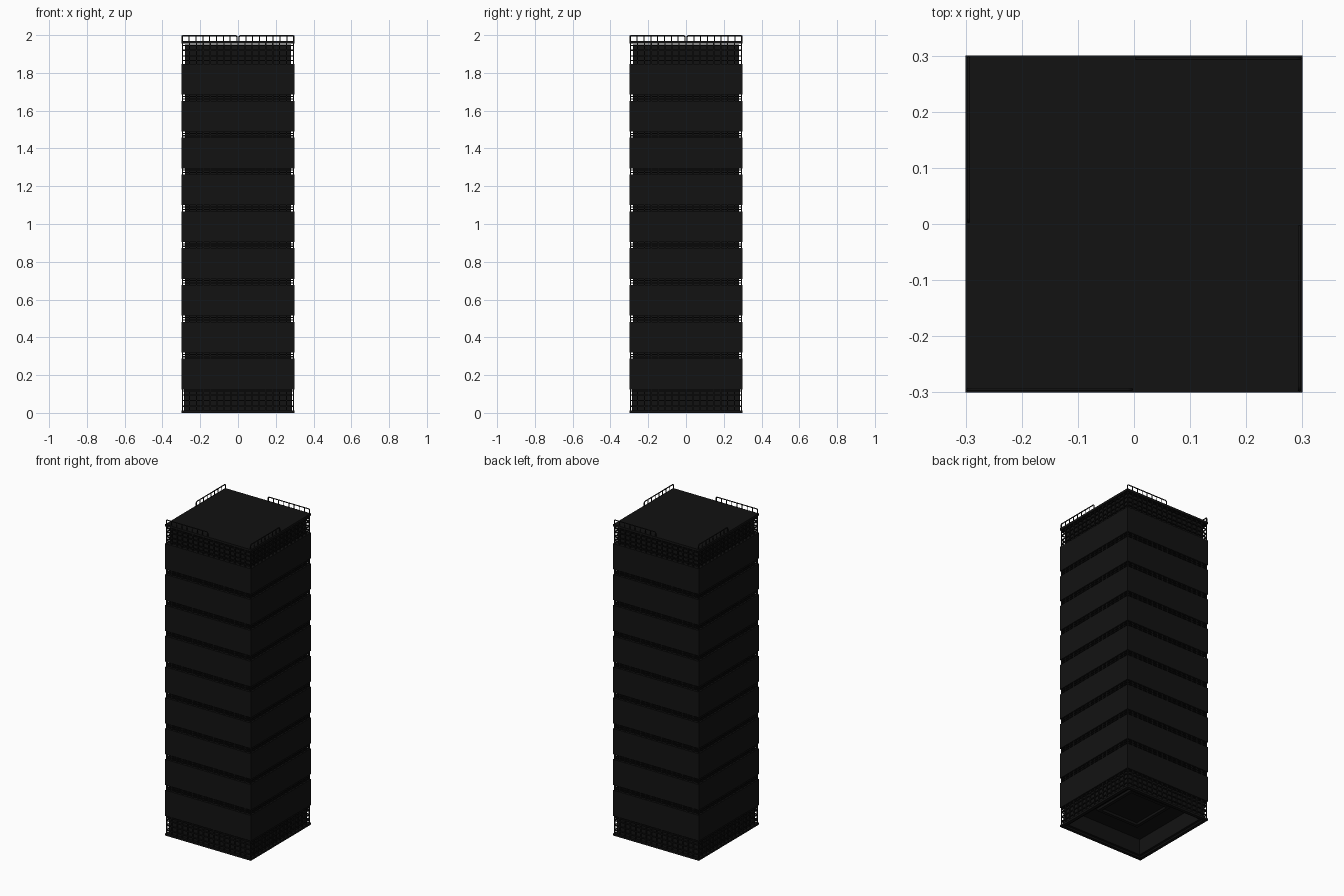
import bpy, bmesh, math
from mathutils import Matrix, Vector

if "Cube" in bpy.data.objects:
    bpy.data.objects.remove(bpy.data.objects["Cube"])

black = bpy.data.materials.new("black_paint")
black.diffuse_color = (0.006, 0.006, 0.006, 1)
black.use_nodes = True
black.node_tree.nodes["Principled BSDF"].inputs["Base Color"].default_value = black.diffuse_color


def add_box(bm, lo, hi, turn=0):
    lo, hi = Vector(lo), Vector(hi)
    s = hi - lo
    m = (Matrix.Rotation(turn * math.pi / 2, 4, 'Z')
         @ Matrix.Translation((lo + hi) / 2)
         @ Matrix.Diagonal((s.x, s.y, s.z, 1)))
    bmesh.ops.create_cube(bm, size=1, matrix=m)


def finish(bm, name):
    me = bpy.data.meshes.new(name)
    bm.to_mesh(me)
    bm.free()
    ob = bpy.data.objects.new(name, me)
    bpy.context.collection.objects.link(ob)
    me.materials.append(black)
    return ob


def bars(name, z0, z1, heights, r=0.003, pitch=0.0365):
    """Railing around all four sides: posts plus horizontal rails."""
    bm = bmesh.new()
    y = -0.294
    n = 16
    for turn in range(4):
        for i in range(n):
            x = -0.294 + 0.588 * i / n
            add_box(bm, (x - r, y - r, z0), (x + r, y + r, z1), turn)
        for z in heights:
            add_box(bm, (-0.297, y - r, z - r), (0.291, y + r, z + r), turn)
    return finish(bm, name)


# Inner core seen through the gaps between storeys
bm = bmesh.new()
add_box(bm, (-0.28, -0.28, 0.11), (0.28, 0.28, 1.95))
finish(bm, "core")

# Nine storey blocks
PITCH, BASE, TALL = 0.195, 0.125, 0.162
bm = bmesh.new()
for i in range(9):
    z = BASE + i * PITCH
    add_box(bm, (-0.3, -0.3, z), (0.3, 0.3, z + TALL))
finish(bm, "storey_blocks")

# Railings in the gaps
for i in range(8):
    z = BASE + i * PITCH + TALL
    bars(f"gap_railing_{i + 1}", z, z + PITCH - TALL, [z + 0.010, z + 0.023])

# Grilles at the foot and under the roof
bars("foot_grille", 0.005, 0.125, [0.035, 0.065, 0.095, 0.115])
bars("roof_grille", 1.847, 1.962, [1.865, 1.89, 1.92, 1.945])

# Foot: rim, hollow skirt walls and a raised inner frame
bm = bmesh.new()
for turn in range(4):
    add_box(bm, (-0.3, -0.3, 0.0), (0.28, -0.28, 0.012), turn)
    add_box(bm, (-0.285, -0.285, 0.01), (0.265, -0.265, 0.125), turn)
    add_box(bm, (-0.15, -0.15, 0.095), (0.13, -0.13, 0.115), turn)
finish(bm, "foot_skirt")

# Roof slab
bm = bmesh.new()
add_box(bm, (-0.3, -0.3, 1.955), (0.3, 0.3, 1.969))
finish(bm, "roof_slab")


# Roof railings, half of each side in a pinwheel
def half_rail(turn):
    y, r = -0.295, 0.0035
    x0, x1, z0, z1 = -0.295, -0.005, 1.966, 2.0 - r
    c = bpy.data.curves.new("roof_railing", 'CURVE')
    c.dimensions = '3D'
    c.bevel_depth = r
    c.bevel_resolution = 1
    c.use_fill_caps = True
    k = 0.007
    paths = [[(x0, z0), (x0, z1 - k), (x0 + 0.3 * k, z1 - 0.3 * k), (x0 + k, z1),
              (x1 - k, z1), (x1 - 0.3 * k, z1 - 0.3 * k), (x1, z1 - k), (x1, z0)]]
    for i in range(1, 8):
        x = x0 + (x1 - x0) * i / 8
        paths.append([(x, z0), (x, z1)])
    for p in paths:
        s = c.splines.new('POLY')
        s.points.add(len(p) - 1)
        for pt, (x, z) in zip(s.points, p):
            pt.co = (x, y, z, 1)
            pt.radius = 1 if len(p) > 2 else 0.7
    c.materials.append(black)
    ob = bpy.data.objects.new(f"roof_railing_{turn + 1}", c)
    bpy.context.collection.objects.link(ob)
    ob.rotation_euler.z = turn * math.pi / 2


for turn in range(4):
    half_rail(turn)
